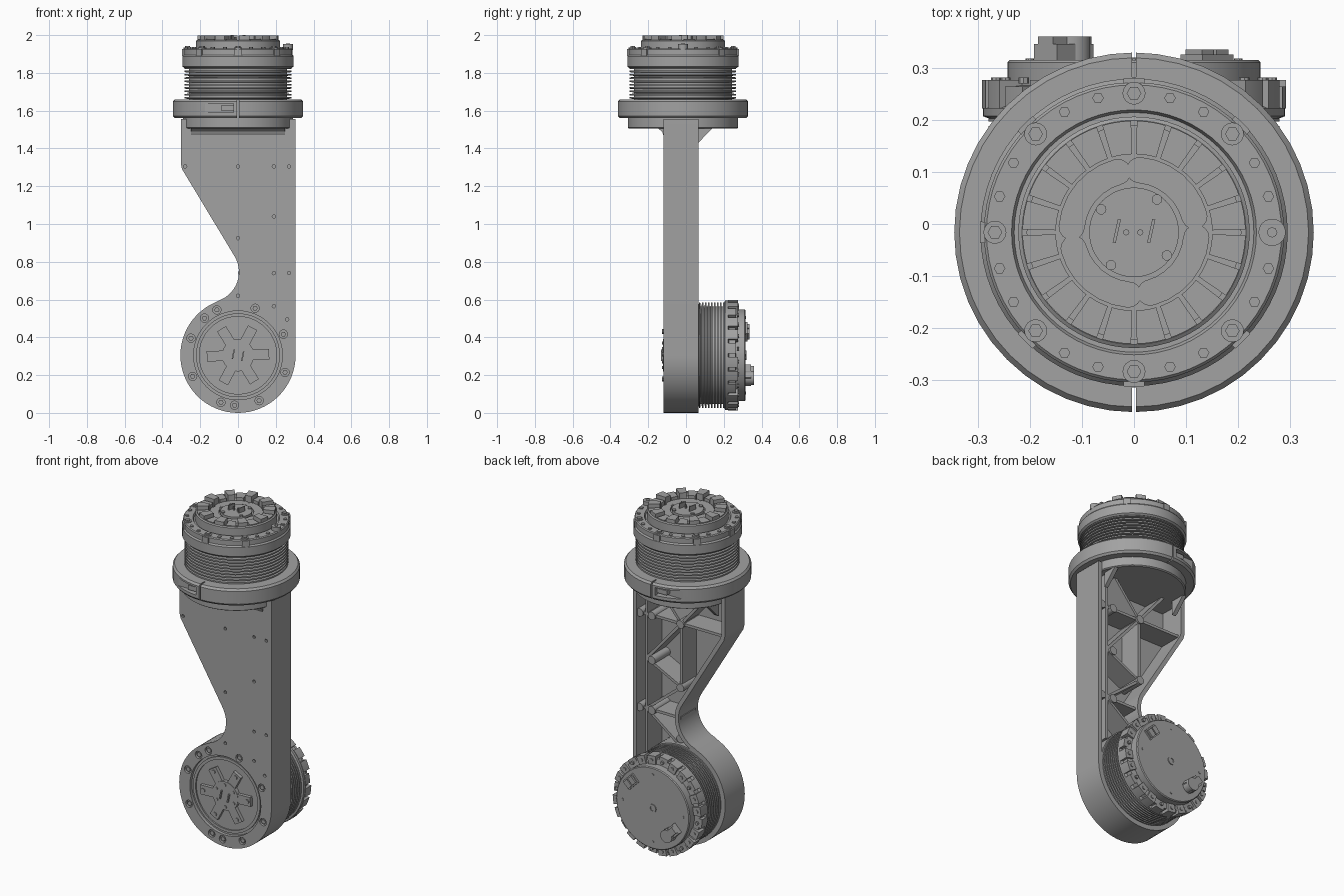
import bpy, bmesh
from math import sin, cos, pi, radians, hypot
from mathutils import Matrix, Vector

cube = bpy.data.objects.get("Cube")
if cube:
    bpy.data.objects.remove(cube)

GREY = (0.36, 0.36, 0.36, 1)
metal = bpy.data.materials.new("grey_metal")
metal.use_nodes = True
metal.diffuse_color = GREY
bsdf = next(n for n in metal.node_tree.nodes if n.type == 'BSDF_PRINCIPLED')
bsdf.inputs["Base Color"].default_value = GREY

# FACE: local xy is the arm's front face, local z points to the front
FACE = Matrix.Rotation(radians(90), 4, 'X')
UP = Matrix.Translation((0, -0.016, 0))
HUB = 0.305


def add(name, parts, matrix):
    """One object from lofted parts, each a list of rings and a closed flag."""
    bm = bmesh.new()
    for rings, closed in parts:
        rows = [[bm.verts.new(p) for p in ring] for ring in rings]
        pairs = list(zip(rows, rows[1:]))
        if closed:
            pairs.append((rows[-1], rows[0]))
        else:
            bm.faces.new(rows[0])
            bm.faces.new(rows[-1])
        for a, b in pairs:
            for i in range(len(a)):
                bm.faces.new((a[i - 1], a[i], b[i], b[i - 1]))
    bmesh.ops.recalc_face_normals(bm, faces=bm.faces)
    bm.transform(matrix)
    mesh = bpy.data.meshes.new(name)
    bm.to_mesh(mesh)
    bm.free()
    mesh.materials.append(metal)
    obj = bpy.data.objects.new(name, mesh)
    bpy.context.collection.objects.link(obj)
    smooth(obj)
    return obj


def smooth(obj):
    obj.data.shade_smooth()
    obj.data.set_sharp_from_angle(angle=radians(30))


def prism(pts, d0, d1):
    return [[(x, y, d) for x, y in pts] for d in (d0, d1)], False


def circle(r, x=0, y=0, n=48):
    return [(x + r * cos(2 * pi * i / n), y + r * sin(2 * pi * i / n)) for i in range(n)]


def disc(r, d0, d1, x=0, y=0, n=48):
    return prism(circle(r, x, y, n), d0, d1)


def lathe(profile, y=0, n=64, closed=False):
    return [[(px, py, d) for px, py in circle(r, 0, y, n)] for r, d in profile], closed


def arc(r, a0, a1, x=0, y=0, n=6):
    angles = [radians(a0 + (a1 - a0) * i / n) for i in range(n + 1)]
    return [(x + r * cos(a), y + r * sin(a)) for a in angles]


def sector(r0, r1, a0, a1, d0, d1, y=0):
    return prism(arc(r0, a0, a1, 0, y) + arc(r1, a1, a0, 0, y), d0, d1)


def bar(p, q, width, d0, d1):
    p, q = Vector(p), Vector(q)
    side = (q - p).normalized().orthogonal() * width / 2
    return prism([tuple(v) for v in (p - side, q - side, q + side, p + side)], d0, d1)


def box(x0, x1, y0, y1, z0, z1):
    return prism([(x0, y0), (x1, y0), (x1, y1), (x0, y1)], z0, z1)


def polar(r, a, y=0):
    return r * cos(radians(a)), y + r * sin(radians(a))


def cut(obj, parts, matrix):
    cutter = add("cutter", parts, matrix)
    cutter.hide_render = True
    mod = obj.modifiers.new("cut", 'BOOLEAN')
    mod.operation, mod.solver, mod.object = 'DIFFERENCE', 'EXACT', cutter
    bpy.context.view_layer.objects.active = obj
    bpy.ops.object.modifier_apply(modifier=mod.name)
    bpy.data.objects.remove(cutter)
    smooth(obj)


def fins(start, end, count, r_out, r_in):
    step, profile = (end - start) / count, []
    for i in range(count):
        d = start + i * step
        profile += [(r_in, d), (r_in, d + step * 0.4), (r_out, d + step * 0.5), (r_out, d + step * 0.95)]
    return profile + [(r_in, end)]


# Arm outline: neck fillet, round hub, straight side
outline = [(-0.303, 1.555), (-0.303, 1.32), (-0.296, 1.29)]
outline += arc(0.16, 31, -70.5, -0.155, 0.746, 14)
outline += arc(HUB, 112, 360, 0, HUB, 44) + [(0.305, 1.555)]


def inset(pts, width):
    out = []
    for i, p in enumerate(pts):
        p, a, b = Vector(p), Vector(pts[i - 1]), Vector(pts[(i + 1) % len(pts)])
        n1, n2 = [Vector((-e.y, e.x)).normalized() for e in (p - a, b - p)]
        out.append(tuple(p + (n1 + n2) * width / (1 + n1.dot(n2))))
    return out


# Front plate with hub recess, bolt counterbores and small screw holes
plate = add("arm_front_plate", [prism(outline, 0.09, 0.12)], FACE)
screws = [(-0.28, 1.305), (0, 1.305), (0.19, 1.305), (0.27, 1.305), (0.19, 1.04), (0, 0.925),
          (0.19, 0.74), (0.27, 0.74), (0, 0.62), (0.19, 0.565), (0.26, 0.495)]
bolts = [polar(0.265, a, HUB) for a in [25 + 45 * i for i in range(8)] + [132, 266]]
cut(plate, [disc(0.235, 0.1, 0.2, 0, HUB, 64)]
    + [disc(0.009, 0.105, 0.2, x, y, 12) for x, y in screws]
    + [disc(0.022, 0.105, 0.2, x, y, 16) for x, y in bolts], FACE)
add("arm_bolts", [disc(0.014, 0.1, 0.116, x, y, 6) for x, y in bolts], FACE)

# Outer wall of the open-backed arm
inner = inset(outline, 0.024)
wall = [[(x, y, d) for x, y in ring] for ring, d in
        ((outline, 0.09), (outline, -0.065), (inner, -0.065), (inner, 0.09))]
add("arm_wall", [(wall, True)], FACE)
add("arm_hub_core", [disc(0.284, -0.062, 0.095, 0, HUB, 64)], FACE)

# Stiffening ribs and bosses inside the arm
ribs = [((-0.285, 1.305), (0.285, 1.305)), ((0, 1.305), (-0.17, 1.51)), ((0, 1.305), (0.17, 1.51)),
        ((0, 1.305), (0, 0.925)), ((0, 1.305), (0.23, 1.04)), ((0.23, 1.04), (0, 0.925)),
        ((0, 0.925), (0.23, 0.74)), ((0, 0.74), (0.285, 0.74)), ((0.23, 0.74), (0.03, 0.59)),
        ((0.23, 1.51), (0.23, 0.48))]
add("arm_ribs", [bar(p, q, 0.016, -0.045, 0.095) for p, q in ribs], FACE)
add("arm_bosses", [disc(0.024, -0.055, 0.095, x, y, 20) for x, y in screws[1:9]], FACE)

# Hub star insert
add("hub_ring", [lathe([(0.222, 0.099), (0.222, 0.108), (0.205, 0.108), (0.205, 0.099)], HUB, closed=True)], FACE)
star = [disc(0.085, 0.098, 0.122, 0, HUB)]
for i in range(6):
    a = 2 + 60 * i
    star += [bar((0, HUB), polar(0.165, a, HUB), 0.055, 0.098, 0.12),
             disc(0.012, 0.119, 0.126, *polar(0.145, a, HUB), 10),
             disc(0.009, 0.121, 0.127, *polar(0.065, a + 30, HUB), 10)]
star += [bar((-0.03, HUB - 0.02), (-0.02, HUB + 0.03), 0.007, 0.12, 0.133),
         bar((0.02, HUB - 0.03), (0.03, HUB + 0.02), 0.007, 0.12, 0.133)]
add("hub_star", star, FACE)

# Lower motor on the back of the hub
add("lower_motor_fins", [lathe(fins(-0.06, -0.205, 9, 0.279, 0.258), HUB)], FACE)
add("lower_motor_cap", [lathe([(0.272, -0.2), (0.29, -0.207), (0.29, -0.222), (0.275, -0.228), (0.275, -0.262),
                               (0.243, -0.266), (0.243, -0.31), (0.238, -0.315)], HUB)], FACE)
add("lower_motor_lugs", [sector(0.24, 0.292, 15 * i + 2, 15 * i + 13, -0.222, -0.276 + 0.012 * (i % 3 == 0), HUB)
                         for i in range(24)], FACE)
add("lower_motor_screws", [disc(0.01, -0.27, -0.281, *polar(0.267, 15 * i + 7.5, HUB), 8) for i in range(24)], FACE)
add("lower_motor_hub", [lathe([(0.024, -0.312), (0.024, -0.32), (0.013, -0.32), (0.013, -0.312)], HUB, 24, True)]
    + [disc(0.008, -0.31, -0.318, *polar(0.2, a, HUB), 10) for a in (0, 90, 180, 270)], FACE)
add("round_connector", [bar((-0.1, 0.165), (-0.17, 0.235), 0.062, -0.31, -0.345),
                        disc(0.038, -0.31, -0.36, -0.12, 0.185, 16),
                        bar((-0.13, 0.195), (-0.17, 0.235), 0.04, -0.34, -0.36)], FACE)
add("square_connector", [bar((0.17, 0.4), (0.11, 0.46), 0.06, -0.31, -0.325),
                         bar((0.165, 0.405), (0.142, 0.428), 0.045, -0.32, -0.335),
                         bar((0.137, 0.433), (0.115, 0.455), 0.045, -0.32, -0.335)], FACE)

# Flange under the collar with front fillet and back gussets
add("flange", [lathe([(0.285, 1.505), (0.292, 1.51), (0.292, 1.565)])], UP)
SIDE = Matrix(((0, 0, 1, 0), (1, 0, 0, 0), (0, 1, 0, 0), (0, 0, 0, 1)))
fillet = [(-0.11, 1.46), (-0.12, 1.47), (-0.127, 1.49), (-0.15, 1.507), (-0.11, 1.507)]
gusset = [(0.05, 1.42), (0.065, 1.43), (0.14, 1.506), (0.05, 1.506)]
add("flange_fillet", [prism(fillet, -0.25, 0.25)], SIDE)
add("flange_gussets", [prism(gusset, x - 0.012, x + 0.012) for x in (-0.24, 0.24)], SIDE)

# Clamp collar, split at front and back, with a screw slot beside each split
collar = add("clamp_collar", [lathe([(0.27, 1.56), (0.335, 1.56), (0.345, 1.572), (0.345, 1.648),
                                     (0.335, 1.66), (0.27, 1.66)], n=48)], UP)
for s in (-1, 1):
    y0, y1 = sorted((s * 0.298, s * 0.4))
    cut(collar, [box(-0.004, 0.004, y0, y1, 1.5, 1.7)], UP)
    cut(collar, [box(-0.18, -0.025, y0, y1, 1.59, 1.637)], UP)
add("clamp_screws", [box(-0.09, -0.024, s * 0.312 - 0.014, s * 0.312 + 0.014, 1.6, 1.627) for s in (-1, 1)], UP)

# Upper motor body
add("upper_motor_fins", [lathe(fins(1.655, 1.83, 10, 0.282, 0.26))], UP)
add("upper_motor_rim", [lathe([(0.285, 1.826), (0.295, 1.834), (0.295, 1.888), (0.288, 1.896), (0.288, 1.925),
                               (0.283, 1.93), (0.235, 1.93), (0.23, 1.92), (0.222, 1.92), (0.222, 1.97),
                               (0.215, 1.975), (0.205, 1.975), (0.205, 1.95)])], UP)
rim = []
for i in range(24):
    x, y = polar(0.267, 15 * i)
    if i % 3 == 0 and i:
        rim += [disc(0.022, 1.925, 1.934, x, y, 16), disc(0.014, 1.93, 1.942, x, y, 6),
                sector(0.285, 0.296, 15 * i - 4, 15 * i + 4, 1.89, 1.926)]
    elif i:
        rim.append(disc(0.011, 1.925, 1.936, x, y, 6))
rim += [disc(0.026, 1.92, 1.952, 0.265, 0, 24), disc(0.01, 1.95, 1.956, 0.265, 0, 8)]
add("rim_bolts", rim, UP)

# Coupling face: radial teeth, four curved pads, centre plate with pins
add("coupling_teeth", [sector(0.15, 0.214, 18 * i + 1.5, 18 * i + 16.5, 1.945, 1.997 if i % 2 else 1.98)
                       for i in range(20)], UP)
pads = []
for i in range(4):
    a = 90 * i + 15
    pads += [sector(0.095, 0.145, a, a + 70, 1.945, 1.965)]
    pads += [disc(0.025, 1.945, 1.9645, *polar(0.12, b), 16) for b in (a, a + 70)]
add("coupling_pads", pads, UP)
centre = [disc(0.086, 1.945, 1.972)]
centre += [disc(0.01, 1.97, 1.98, *polar(0.077, a), 10) for a in (55, 145, 235, 325)]
centre += [disc(0.006, 1.97, 1.99, x, 0, 8) for x in (-0.015, 0.012)]
centre += [bar((x - 0.005, -0.02), (x + 0.005, 0.025), 0.006, 1.97, 2.0) for x in (-0.033, 0.033)]
add("coupling_centre", centre, UP)
